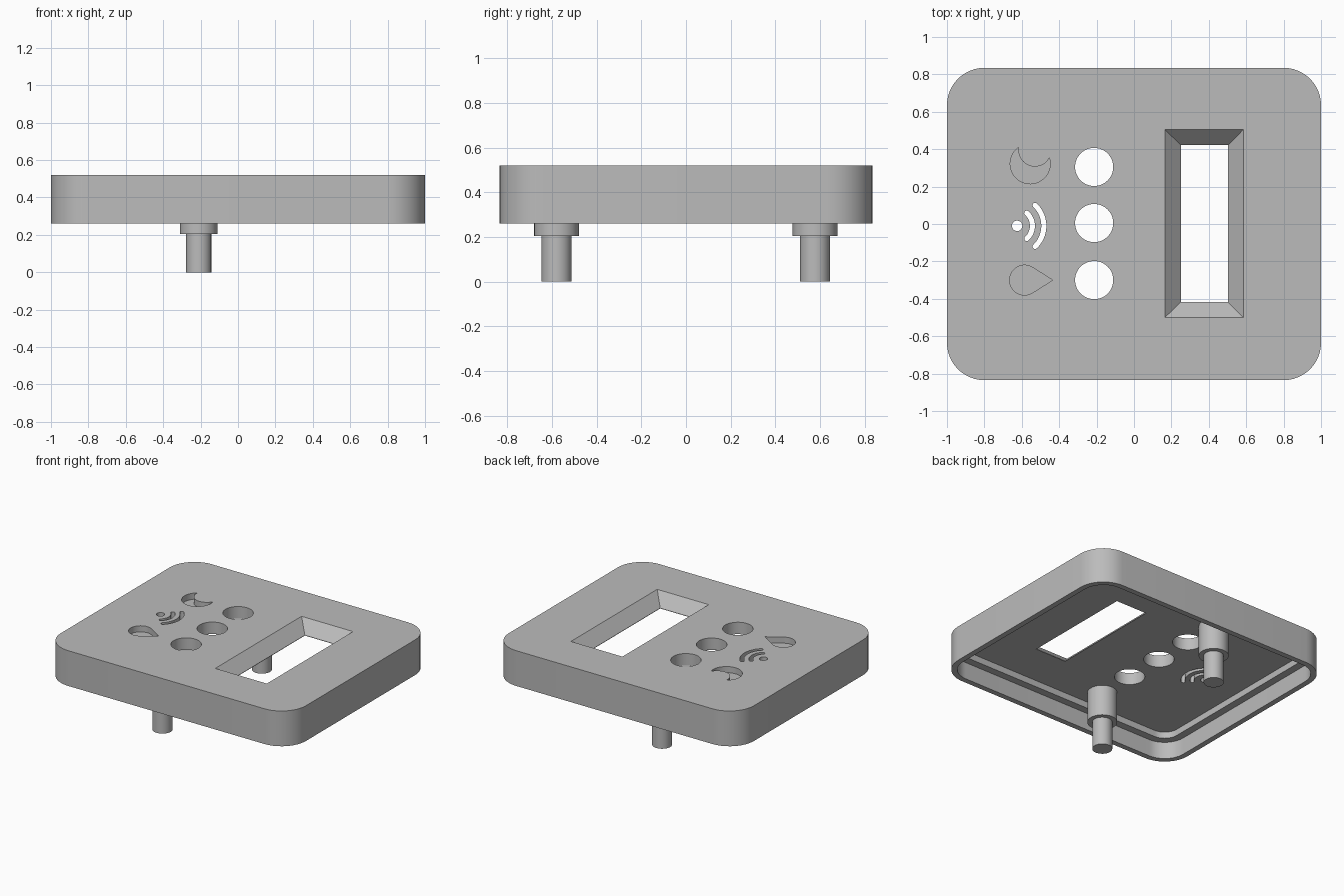
import bpy, bmesh
from math import pi, sin, cos, acos, atan2, radians

cube = bpy.data.objects.get("Cube")
if cube:
    bpy.data.objects.remove(cube, do_unlink=True)

grey = bpy.data.materials.new("plain_grey")
grey.use_nodes = True
COLOUR = (0.5, 0.5, 0.5, 1)
grey.diffuse_color = COLOUR
grey.node_tree.nodes["Principled BSDF"].inputs["Base Color"].default_value = COLOUR

TOP, RIM, LEDGE, CEILING = 0.52, 0.26, 0.385, 0.432
ABOVE, BELOW = TOP + 0.1, RIM - 0.02


def arc(cx, cy, r, a0, a1, n):
    return [(cx + r * cos(a0 + (a1 - a0) * i / n), cy + r * sin(a0 + (a1 - a0) * i / n))
            for i in range(n + 1)]


def circle(cx, cy, r, n=48):
    return arc(cx, cy, r, 0, 2 * pi, n)[:-1]


def rectangle(x0, x1, y0, y1):
    return [(x0, y0), (x1, y0), (x1, y1), (x0, y1)]


def rounded_outline(inset):
    r, pts = 0.2 - inset, []
    for i, (sx, sy) in enumerate([(1, 1), (-1, 1), (-1, -1), (1, -1)]):
        pts += arc(sx * 0.8, sy * 0.635, r, i * pi / 2, (i + 1) * pi / 2, 12)
    return pts


def loft(name, levels):
    """Closed solid through matching outlines at rising heights."""
    bm = bmesh.new()
    rings = [[bm.verts.new((x, y, z)) for x, y in pts] for pts, z in levels]
    n = len(rings[0])
    bm.faces.new(rings[0][::-1])
    bm.faces.new(rings[-1])
    for a, b in zip(rings, rings[1:]):
        for i in range(n):
            j = (i + 1) % n
            bm.faces.new((a[i], a[j], b[j], b[i]))
    bmesh.ops.recalc_face_normals(bm, faces=bm.faces)
    mesh = bpy.data.meshes.new(name)
    bm.to_mesh(mesh)
    bm.free()
    mesh.materials.append(grey)
    obj = bpy.data.objects.new(name, mesh)
    bpy.context.collection.objects.link(obj)
    return obj


def activate(obj):
    bpy.ops.object.select_all(action='DESELECT')
    obj.select_set(True)
    bpy.context.view_layer.objects.active = obj


def cut(target, levels):
    cutter = loft("cutter", levels)
    cutter.hide_render = True
    mod = target.modifiers.new("cut", 'BOOLEAN')
    mod.operation, mod.solver, mod.object = 'DIFFERENCE', 'EXACT', cutter
    activate(target)
    bpy.ops.object.modifier_apply(modifier=mod.name)
    bpy.data.objects.remove(cutter, do_unlink=True)


def through(pts):
    return [(pts, BELOW), (pts, ABOVE)]


def engraved(pts):
    return [(pts, TOP - 0.045), (pts, ABOVE)]


# Rounded cover, hollow from below with a stepped rim
cover = loft("cover", [(rounded_outline(0), RIM), (rounded_outline(0), TOP)])
lip, inner = rounded_outline(0.04), rounded_outline(0.095)
cut(cover, [(lip, BELOW), (lip, LEDGE), (inner, LEDGE), (inner, CEILING)])

# Display window with sloped sides
small = rectangle(0.25, 0.503, -0.418, 0.422)
large = rectangle(0.165, 0.585, -0.5, 0.505)
cut(cover, [(small, BELOW), (small, CEILING + 0.003), (large, TOP), (large, ABOVE)])

# Three round button holes
for y in (-0.3, 0.005, 0.305):
    cut(cover, through(circle(-0.213, y, 0.102)))

# Signal symbol: a dot and two round-ended arcs
SX, SY, HALF = -0.635, -0.01, 0.0135
cut(cover, through(circle(-0.625, SY, 0.028, 24)))
for r, spread in ((0.092, radians(48)), (0.153, radians(46))):
    tips = [(SX + r * cos(a), SY + r * sin(a)) for a in (spread, -spread)]
    pts = arc(SX, SY, r + HALF, -spread, spread, 20)
    pts += arc(*tips[0], HALF, spread, spread + pi, 8)[1:-1]
    pts += arc(SX, SY, r - HALF, spread, -spread, 20)
    pts += arc(*tips[1], HALF, pi - spread, 2 * pi - spread, 8)[1:-1]
    cut(cover, through(pts))

# Engraved drop: a circle with tangents to its tip
DX, DY, DR, TIP = -0.585, -0.3, 0.08, -0.435
t = acos(DR / (TIP - DX))
cut(cover, engraved(arc(DX, DY, DR, t, 2 * pi - t, 32) + [(TIP, DY)]))

# Engraved crescent: large arc out, bite arc back
MX, MY, MR, BX, BY, BR = -0.555, 0.322, 0.107, -0.53, 0.395, 0.088
dx, dy = BX - MX, BY - MY
d = (dx * dx + dy * dy) ** 0.5
axis = atan2(dy, dx)
outer = acos((d * d + MR * MR - BR * BR) / (2 * d * MR))
bite = acos((d * d + BR * BR - MR * MR) / (2 * d * BR))
pts = arc(MX, MY, MR, axis + outer, axis + 2 * pi - outer, 36)
pts += arc(BX, BY, BR, axis + pi + bite, axis + pi - bite, 24)[1:-1]
cut(cover, engraved(pts))

# Stepped mounting posts
parts = [cover]
for name, y in (("front_post", -0.58), ("back_post", 0.578)):
    thick, thin = circle(-0.21, y, 0.1), circle(-0.21, y, 0.067)
    parts.append(loft(name, [(thin, 0), (thin, 0.205), (thick, 0.205), (thick, CEILING + 0.01)]))

for part in parts:
    activate(part)
    bpy.ops.object.shade_smooth_by_angle(angle=radians(30))
